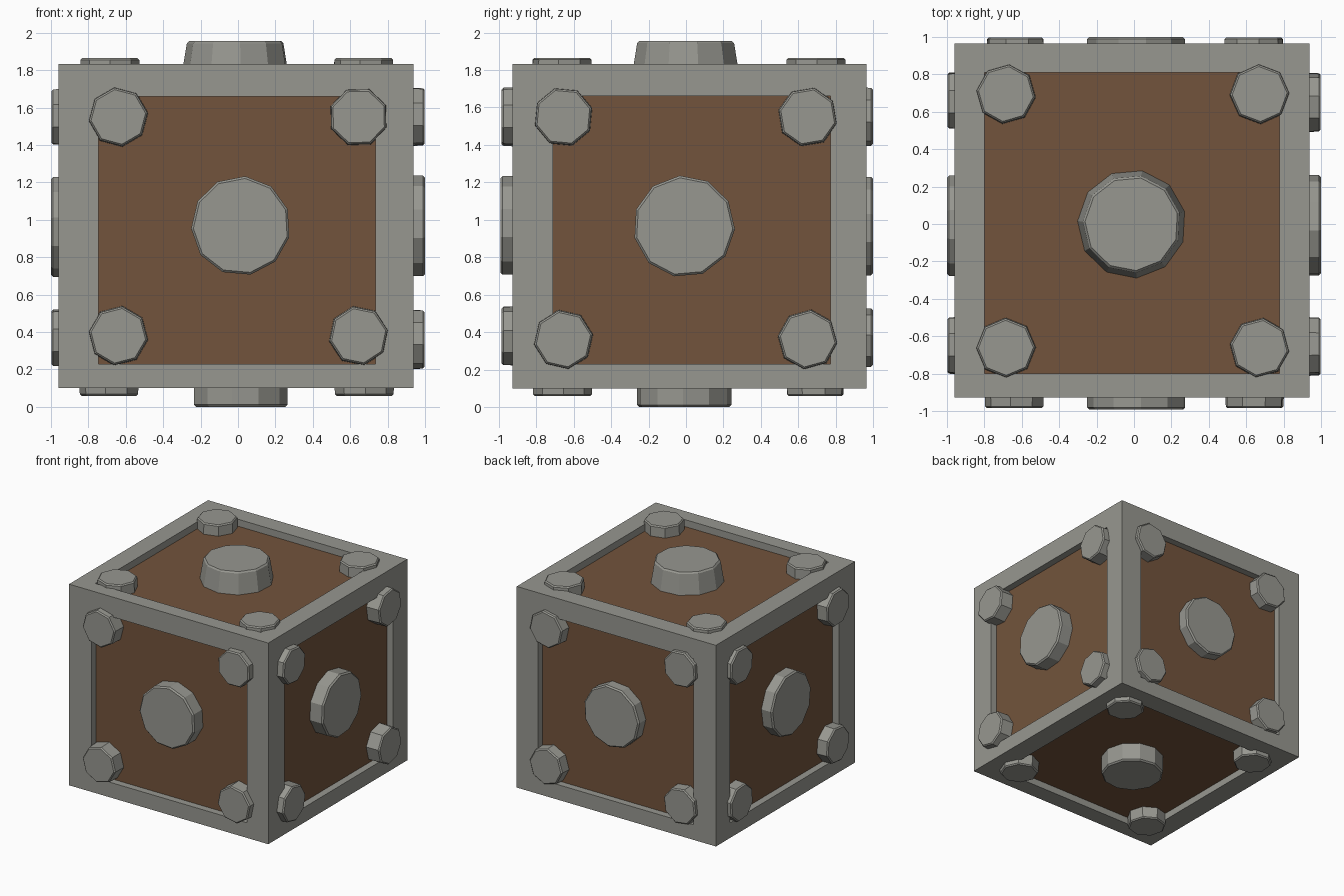
import bpy, bmesh, math, random
from mathutils import Vector

if "Cube" in bpy.data.objects:
    bpy.data.objects.remove(bpy.data.objects["Cube"])

random.seed(4)


def material(name, rgb):
    m = bpy.data.materials.new(name)
    m.diffuse_color = (*rgb, 1)
    m.use_nodes = True
    m.node_tree.nodes["Principled BSDF"].inputs["Base Color"].default_value = m.diffuse_color
    return m


METAL = material("grey metal", (0.31, 0.31, 0.28))
WOOD = material("brown panel", (0.17, 0.088, 0.045))

LO = (-0.96, -0.928, 0.10)   # frame box corners
HI = (0.938, 0.964, 1.832)
DEPTH = 0.06                 # recess depth of the panels


def finish(bm, name, mat):
    bmesh.ops.remove_doubles(bm, verts=bm.verts, dist=1e-5)
    bmesh.ops.recalc_face_normals(bm, faces=bm.faces)
    me = bpy.data.meshes.new(name)
    bm.to_mesh(me)
    bm.free()
    ob = bpy.data.objects.new(name, me)
    me.materials.append(mat)
    bpy.context.collection.objects.link(ob)
    return ob


def point(axis, d, u, v):
    """Place (u, v) on the plane 'axis = d', u and v being the other two axes."""
    c = [u, v]
    c.insert(axis, d)
    return Vector(c)


def rect(bm, axis, d, box):
    u0, u1, v0, v1 = box
    return [bm.verts.new(point(axis, d, u, v))
            for u, v in ((u0, v0), (u1, v0), (u1, v1), (u0, v1))]


def bridge(bm, a, b):
    n = len(a)
    for i in range(n):
        j = (i + 1) % n
        bm.faces.new((a[i], a[j], b[j], b[i]))


def stud(name, axis, sign, u, v, r, end, sides, chamfer, flare=1.0):
    """Chunky faceted bolt head from inside the panel out to 'end'."""
    base = (HI if sign > 0 else LO)[axis] - sign * (DEPTH + 0.02)
    turn = random.uniform(0, math.tau)
    bm = bmesh.new()
    rings = []
    for d, rr in ((base, r * flare), (end - sign * chamfer, r), (end, r - chamfer)):
        rings.append([bm.verts.new(point(axis, d,
                      u + rr * math.cos(turn + k * math.tau / sides),
                      v + rr * math.sin(turn + k * math.tau / sides)))
                      for k in range(sides)])
    bridge(bm, rings[0], rings[1])
    bridge(bm, rings[1], rings[2])
    bm.faces.new(rings[0])
    bm.faces.new(rings[2])
    finish(bm, name, METAL)


# side: name, axis, sign, opening (u0,u1,v0,v1), boss end, boss centre, boss radius,
#       stud end, stud centres u and v
SIDES = [
    ("front", 1, -1, (-0.745, 0.735, 0.23, 1.66), -0.992, (0.015, 0.968), 0.266, -0.985, (-0.64, 0.645), (0.38, 1.55)),
    ("back", 1, 1, (-0.745, 0.735, 0.23, 1.66), 1.0, (0.015, 0.968), 0.266, 0.998, (-0.635, 0.64), (0.37, 1.55)),
    ("right", 0, 1, (-0.71, 0.772, 0.23, 1.66), 1.0, (-0.01, 0.965), 0.272, 0.998, (-0.655, 0.65), (0.36, 1.55)),
    ("left", 0, -1, (-0.71, 0.772, 0.23, 1.66), -1.0, (-0.01, 0.965), 0.272, -0.998, (-0.65, 0.66), (0.37, 1.55)),
    ("top", 2, 1, (-0.80, 0.778, -0.80, 0.81), 1.955, (-0.012, 0.0), 0.262, 1.865, (-0.685, 0.672), (-0.662, 0.695)),
    ("bottom", 2, -1, (-0.78, 0.76, -0.78, 0.79), 0.0, (0.01, -0.01), 0.255, 0.058, (-0.69, 0.675), (-0.66, 0.69)),
]

# metal frame: a box with a recessed opening on every side
bm = bmesh.new()
for name, axis, sign, opening, *_ in SIDES:
    d = (HI if sign > 0 else LO)[axis]
    b, c = [i for i in range(3) if i != axis]
    outer = rect(bm, axis, d, (LO[b], HI[b], LO[c], HI[c]))
    lip = rect(bm, axis, d, opening)
    floor = rect(bm, axis, d - sign * (DEPTH + 0.005), opening)
    bridge(bm, outer, lip)
    bridge(bm, lip, floor)
    bm.faces.new(floor)
finish(bm, "metal_frame", METAL)

# brown panels sitting in the recesses, with bosses and corner studs
for name, axis, sign, opening, bend, bc, br, send, us, vs in SIDES:
    d = (HI if sign > 0 else LO)[axis]
    bm = bmesh.new()
    face_out = rect(bm, axis, d - sign * DEPTH, opening)
    face_in = rect(bm, axis, d - sign * (DEPTH + 0.004), opening)
    bridge(bm, face_out, face_in)
    bm.faces.new(face_out)
    bm.faces.new(face_in)
    finish(bm, name + "_panel", WOOD)
    stud(name + "_centre_boss", axis, sign, *bc, br, bend, 11, 0.012,
         1.12 if name == "top" else 1.0)
    for i, u in enumerate(us):
        for j, v in enumerate(vs):
            stud(f"{name}_corner_stud_{i}{j}", axis, sign, u, v, 0.157, send, 8, 0.01, 1.03)
